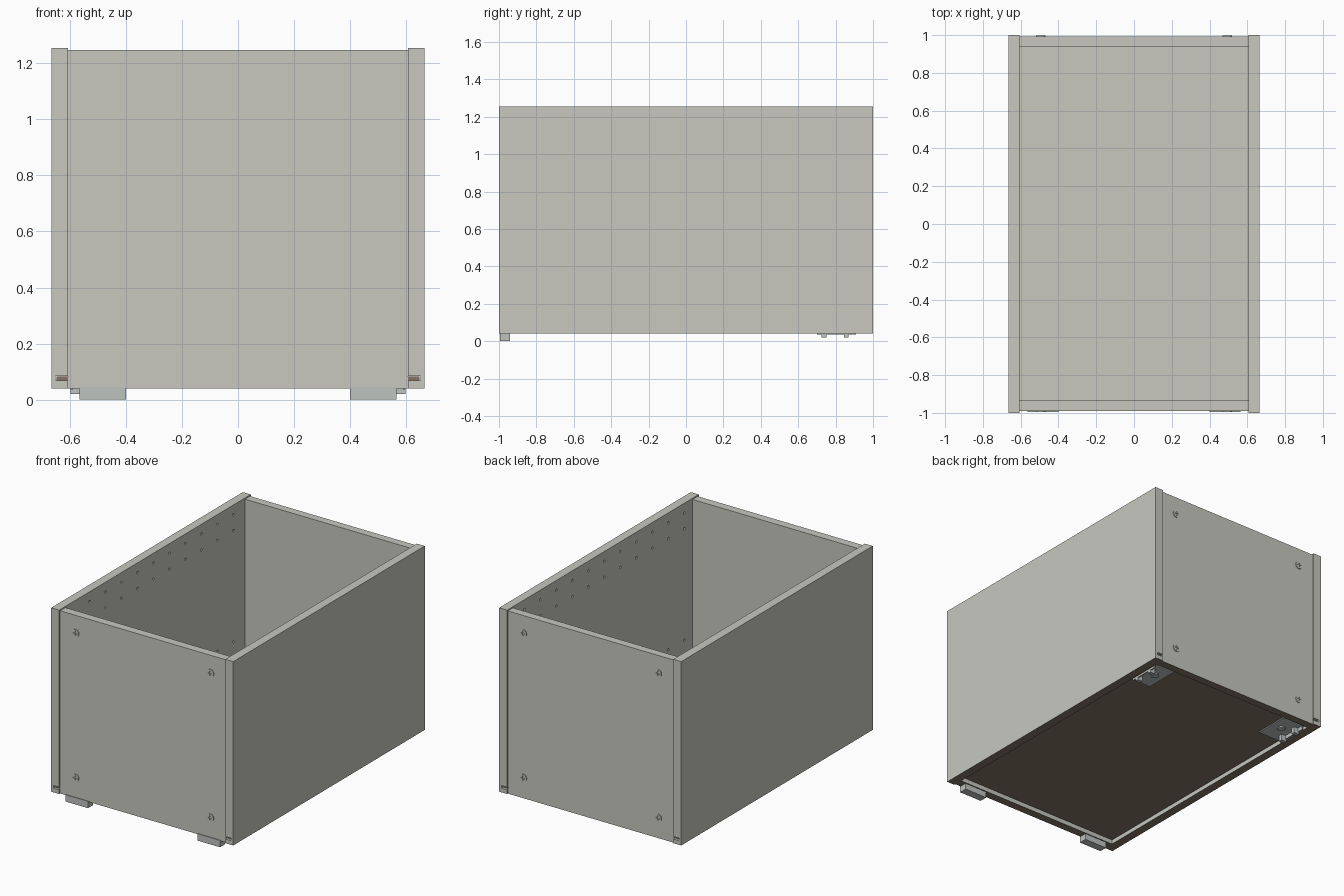
import bpy, bmesh, math
from mathutils import Matrix, Vector

if "Cube" in bpy.data.objects:
    bpy.data.objects.remove(bpy.data.objects["Cube"])


def material(name, rgb):
    m = bpy.data.materials.new(name)
    m.diffuse_color = (*rgb, 1)
    m.use_nodes = True
    m.node_tree.nodes["Principled BSDF"].inputs["Base Color"].default_value = m.diffuse_color
    return m


GREY = material("light_grey", (0.578, 0.578, 0.527))
BROWN = material("raw_board_brown", (0.24, 0.18, 0.13))
STEEL = material("steel_grey", (0.52, 0.55, 0.53))


def make(name, bm, mats):
    me = bpy.data.meshes.new(name)
    bm.to_mesh(me)
    bm.free()
    for m in mats:
        me.materials.append(m)
    ob = bpy.data.objects.new(name, me)
    bpy.context.collection.objects.link(ob)
    return ob


def add_box(bm, lo, hi):
    lo, hi = Vector(lo), Vector(hi)
    mat = Matrix.Translation((lo + hi) / 2) @ Matrix.Diagonal((*(hi - lo), 1))
    bmesh.ops.create_cube(bm, size=1, matrix=mat)


def add_cyl(bm, centre, radius, depth, axis, sides):
    rot = Vector((0, 0, 1)).rotation_difference(Vector(axis)).to_matrix().to_4x4()
    bmesh.ops.create_cone(bm, cap_ends=True, segments=sides, radius1=radius,
                          radius2=radius, depth=depth,
                          matrix=Matrix.Translation(centre) @ rot)


def box(name, lo, hi, mats, brown_rule=None):
    bm = bmesh.new()
    add_box(bm, lo, hi)
    bm.normal_update()
    if brown_rule:
        for f in bm.faces:
            f.material_index = int(brown_rule(f.normal))
    return make(name, bm, mats)


def cut(ob, cutter):
    mod = ob.modifiers.new("cut", 'BOOLEAN')
    mod.operation, mod.solver, mod.object = 'DIFFERENCE', 'EXACT', cutter
    dg = bpy.context.evaluated_depsgraph_get()
    me = bpy.data.meshes.new_from_object(ob.evaluated_get(dg))
    ob.modifiers.clear()
    ob.data = me
    bpy.data.objects.remove(cutter)


def mirrored(s, x0, x1):
    return sorted((s * x0, s * x1))


under = lambda n: n.z < -0.9
BOARD = [GREY, BROWN]

for s, side in ((-1, "left"), (1, "right")):
    # side panel with a floor groove and rows of shelf-pin holes
    a, b = mirrored(s, 0.607, 0.665)
    wall = box(side + "_panel", (a, -1, 0.04), (b, 1, 1.255), BOARD, under)
    bm = bmesh.new()
    g0, g1 = mirrored(s, 0.59, 0.65)
    add_box(bm, (g0, -1.1, 0.068), (g1, 1.1, 0.084))
    for z in (1.19, 1.085, 0.35, 0.245):
        for k in range(11):
            add_cyl(bm, (s * 0.61, 0.82 - 0.167 * k, z), 0.009, 0.04, (1, 0, 0), 8)
    cut(wall, make("groove_and_holes_cutter", bm, [GREY]))

    # front foot
    a, b = mirrored(s, 0.40, 0.565)
    box(side + "_foot", (a, -0.995, 0), (b, -0.942, 0.045), [STEEL])

    # back corner bracket: plates under and over the floor, lugs and screw
    bm = bmesh.new()
    a, b = mirrored(s, 0.44, 0.606)
    add_box(bm, (a, 0.675, 0.06), (b, 0.94, 0.067))
    a, b = mirrored(s, 0.56, 0.598)
    for y in (0.725, 0.845):
        add_box(bm, (a, y, 0.02), (b, y + 0.025, 0.06))
    a, b = mirrored(s, 0.59, 0.598)
    add_box(bm, (a, 0.70, 0.035), (b, 0.91, 0.06))
    add_cyl(bm, (s * 0.51, 0.805, 0.056), 0.025, 0.008, (0, 0, 1), 20)
    make(side + "_bracket", bm, [STEEL])
    a, b = mirrored(s, 0.44, 0.585)
    box(side + "_bracket_top", (a, 0.675, 0.08), (b, 0.935, 0.087), [GREY])

# front and back panels between the sides
box("front_panel", (-0.607, -0.99, 0.04), (0.607, -0.935, 1.247), BOARD, under)
box("back_panel", (-0.607, 0.94, 0.04), (0.607, 0.993, 1.247), BOARD, under)

# floor board held in the grooves, pale on top and raw elsewhere
box("floor", (-0.648, -0.985, 0.069), (0.648, 0.985, 0.083), BOARD,
    lambda n: n.z < 0.9)

# cross-head screws on the front and back panels
for end, y, name in ((-1, -0.99, "front"), (1, 0.993, "back")):
    for x in (-0.493, 0.493):
        for z in (0.175, 1.13):
            bm = bmesh.new()
            add_cyl(bm, (x, y, z), 0.025, 0.01, (0, 1, 0), 24)
            screw = make(name + "_screw", bm, [GREY])
            for w, h in ((0.015, 0.003), (0.003, 0.015)):
                bm = bmesh.new()
                y0, y1 = sorted((y - end * 0.001, y + end * 0.02))
                add_box(bm, (x - w, y0, z - h), (x + w, y1, z + h))
                cut(screw, make("cross_cutter", bm, [GREY]))
